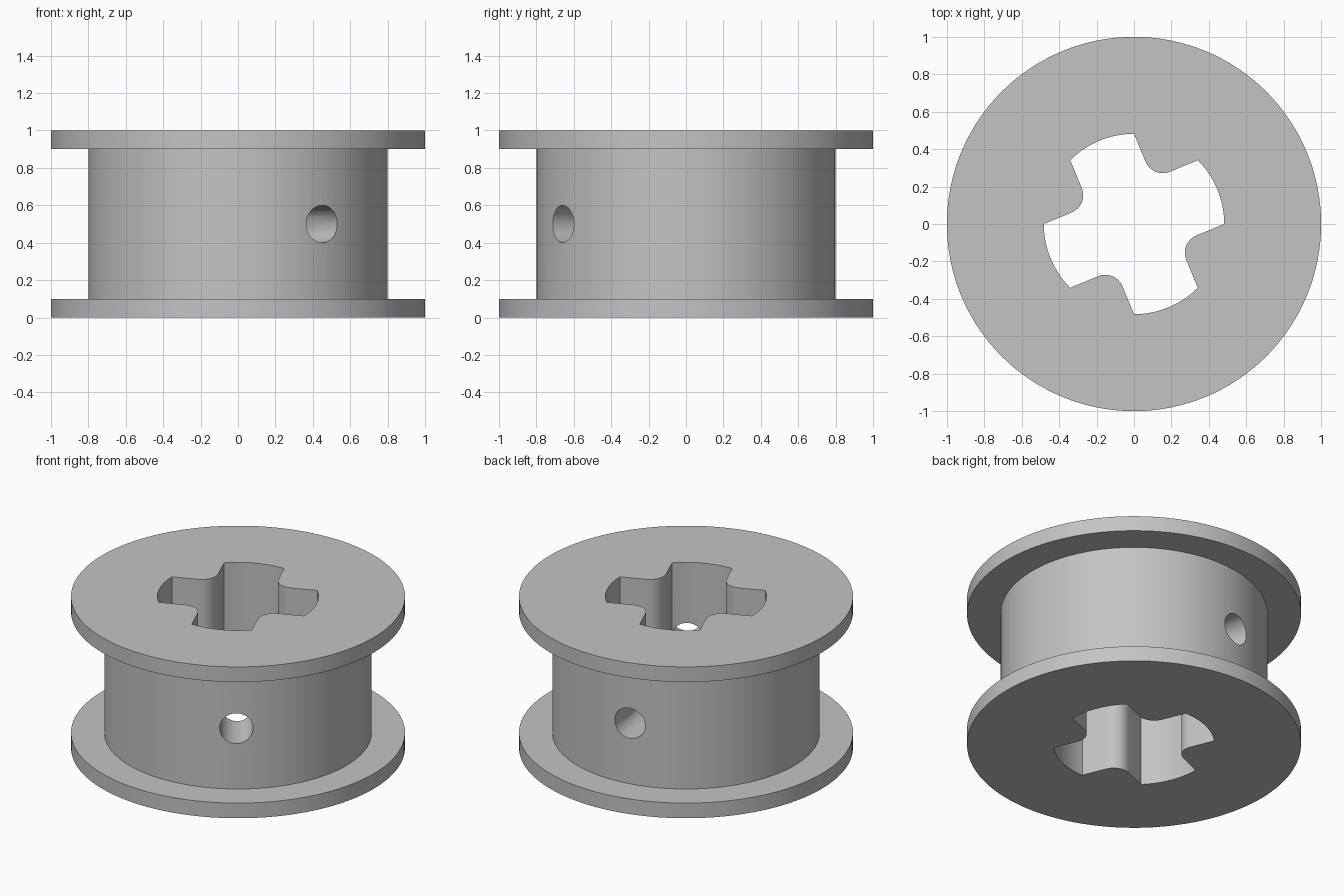
import bpy, bmesh, math
from mathutils import Matrix

if "Cube" in bpy.data.objects:
    bpy.data.objects.remove(bpy.data.objects["Cube"])

grey = bpy.data.materials.new("plain grey")
grey.diffuse_color = (0.55, 0.55, 0.55, 1)
grey.use_nodes = True
grey.node_tree.nodes["Principled BSDF"].inputs["Base Color"].default_value = grey.diffuse_color


def loft(name, rings):
    """Closed solid through matching rings of points, capped at both ends."""
    bm = bmesh.new()
    loops = [[bm.verts.new(p) for p in ring] for ring in rings]
    n = len(loops[0])
    for a, b in zip(loops, loops[1:]):
        for i in range(n):
            j = (i + 1) % n
            bm.faces.new((a[i], a[j], b[j], b[i]))
    bm.faces.new(loops[0][::-1])
    bm.faces.new(loops[-1])
    bmesh.ops.recalc_face_normals(bm, faces=bm.faces)
    mesh = bpy.data.meshes.new(name)
    bm.to_mesh(mesh)
    bm.free()
    mesh.materials.append(grey)
    obj = bpy.data.objects.new(name, mesh)
    bpy.context.collection.objects.link(obj)
    return obj


def circle(r, z, n):
    return [(r * math.cos(2 * math.pi * i / n), r * math.sin(2 * math.pi * i / n), z)
            for i in range(n)]


def cross_section(z, tip=0.482, fillet=0.1):
    """Four-armed bore outline, inner corners rounded, arms turned 22.5 degrees."""
    half = math.radians(22.5)
    w = tip * math.sin(half)
    c = w + fillet
    pts = []
    for k in range(4):
        # rounded arm end
        arm = [(tip * math.cos(t), tip * math.sin(t))
               for t in (half * (i / 8 - 1) for i in range(17))]
        # rounded corner leading into the next arm
        corner = [(c + fillet * math.cos(t), c + fillet * math.sin(t))
                  for t in (-math.pi / 2 - math.pi / 2 * i / 12 for i in range(13))]
        a = half + k * math.pi / 2
        pts += [(x * math.cos(a) - y * math.sin(a),
                 x * math.sin(a) + y * math.cos(a), z) for x, y in arm + corner]
    return pts


# spool: drum with a flange at each end
profile = [(1, 0), (1, 0.1), (0.8, 0.1), (0.8, 0.9), (1, 0.9), (1, 1)]
spool = loft("spool", [circle(r, z, 128) for r, z in profile])

# cutters: cross-shaped bore and two radial set-screw holes
cutters = [loft("bore_cutter", [cross_section(-0.2), cross_section(1.2)])]
for angle in (-55.7, 100):
    hole = loft("screw_hole_cutter", [circle(0.1, 0.08, 48), circle(0.1, 0.95, 48)])
    hole.data.transform(Matrix.Translation((0, 0, 0.5))
                        @ Matrix.Rotation(math.radians(angle), 4, 'Z')
                        @ Matrix.Rotation(math.pi / 2, 4, 'Y'))
    cutters.append(hole)

bpy.context.view_layer.objects.active = spool
spool.select_set(True)
for cutter in cutters:
    cutter.hide_render = True
    mod = spool.modifiers.new("cut", 'BOOLEAN')
    mod.operation = 'DIFFERENCE'
    mod.solver = 'EXACT'
    mod.object = cutter
    bpy.ops.object.modifier_apply(modifier=mod.name)
for cutter in cutters:
    bpy.data.objects.remove(cutter)

bpy.ops.object.shade_smooth_by_angle(angle=math.radians(30))
